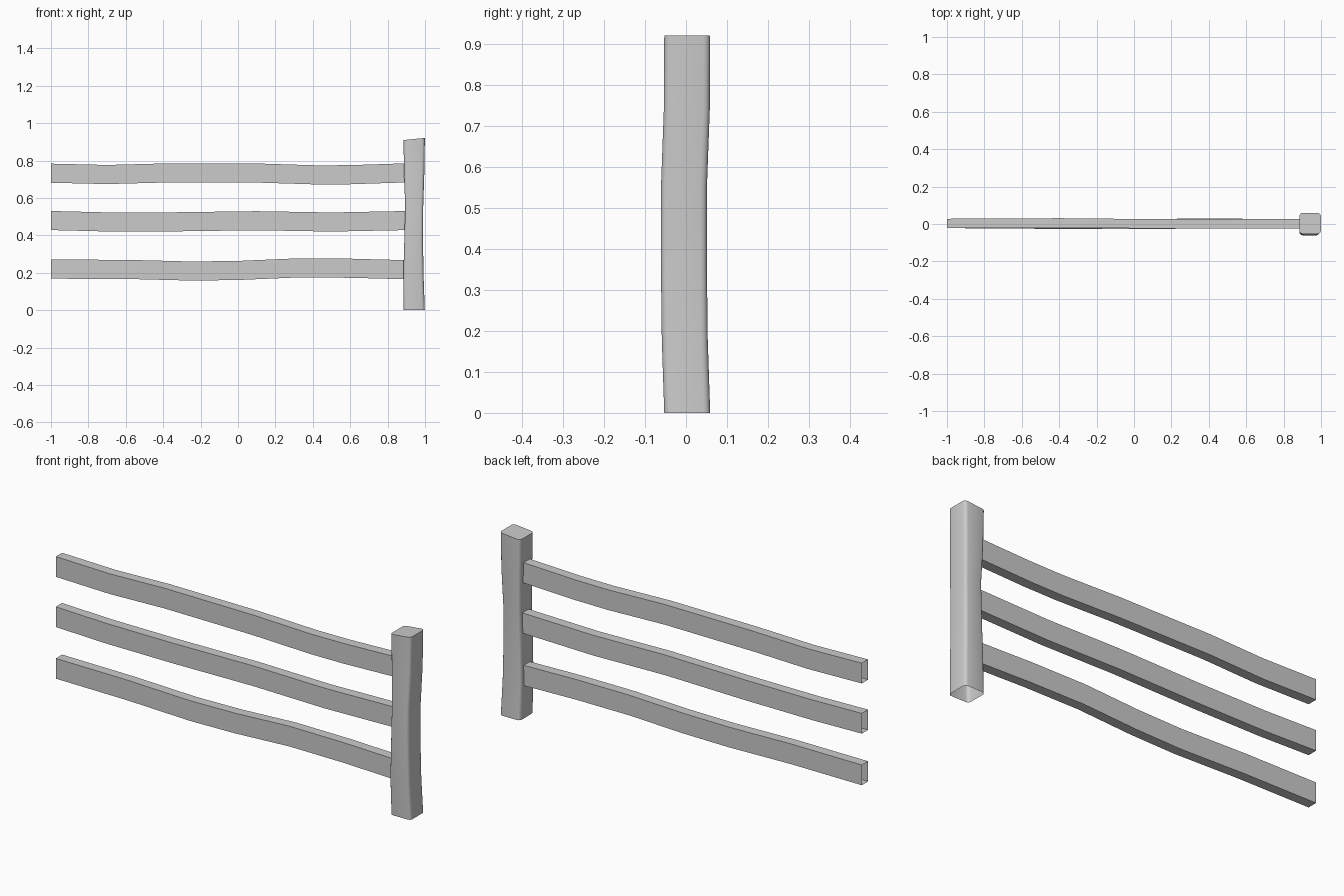
import bpy, bmesh, math

if "Cube" in bpy.data.objects:
    bpy.data.objects.remove(bpy.data.objects["Cube"])


def loft(name, rings, cap_end=False):
    """Skin a tube through matching rings of points, optionally capping the last."""
    bm = bmesh.new()
    loops = [[bm.verts.new(p) for p in ring] for ring in rings]
    for a, b in zip(loops, loops[1:]):
        for i in range(len(a)):
            j = (i + 1) % len(a)
            bm.faces.new((a[i], a[j], b[j], b[i]))
    if cap_end:
        bm.faces.new(loops[-1])
    mesh = bpy.data.meshes.new(name)
    bm.to_mesh(mesh)
    bm.free()
    obj = bpy.data.objects.new(name, mesh)
    bpy.context.collection.objects.link(obj)
    bpy.ops.object.select_all(action='DESELECT')
    obj.select_set(True)
    bpy.context.view_layer.objects.active = obj
    bpy.ops.object.shade_smooth_by_angle(angle=math.radians(35))
    return obj


def rail(name, stations):
    """Wavy plank along x; each station is (x, centre y, centre z). Ends are open."""
    hy, hz = 0.025, 0.051
    loft(name, [[(x, y - hy, z - hz), (x, y + hy, z - hz),
                 (x, y + hy, z + hz), (x, y - hy, z + hz)]
                for x, y, z in stations])


# three wavy rails, running into the post
rail("top_rail", [(-1, 0.003, 0.732), (-0.7, 0.004, 0.725), (-0.4, 0.006, 0.733),
                  (0.1, 0.001, 0.733), (0.42, 0.002, 0.723), (0.6, 0.002, 0.724),
                  (0.9, 0.002, 0.734)])
rail("middle_rail", [(-1, 0.003, 0.479), (-0.72, 0.001, 0.472), (-0.35, 0.0, 0.472),
                     (0.1, -0.001, 0.478), (0.5, 0.001, 0.471), (0.9, 0.002, 0.479)])
rail("bottom_rail", [(-1, 0.003, 0.219), (-0.6, 0.0, 0.218), (-0.25, -0.002, 0.209),
                     (0.0, 0.0, 0.212), (0.3, 0.004, 0.225), (0.6, 0.003, 0.224),
                     (0.9, 0.002, 0.216)])

# rounded square post section
half, r = 0.056, 0.016
section = []
for k in range(4):
    cx = (half - r) * (1 if k in (0, 3) else -1)
    cy = (half - r) * (1 if k in (0, 1) else -1)
    for s in range(4):
        a = math.radians(90 * k + 30 * s)
        section.append((cx + r * math.cos(a), cy + r * math.sin(a)))

# bent post: (z, centre x, centre y, x scale), open underneath, top slopes up to +x
path = [(0, 0.942, 0.003, 1.01), (0.18, 0.938, -0.003, 0.97),
        (0.35, 0.939, -0.005, 0.90), (0.55, 0.942, -0.005, 0.86),
        (0.74, 0.942, 0.002, 0.97), (0.915, 0.942, 0.003, 1.02)]
rings = []
for z, cx, cy, sx in path:
    slope = 0.1 if z > 0.9 else 0
    rings.append([(cx + x * sx, cy + y, z + slope * x) for x, y in section])
loft("post", rings, cap_end=True)
